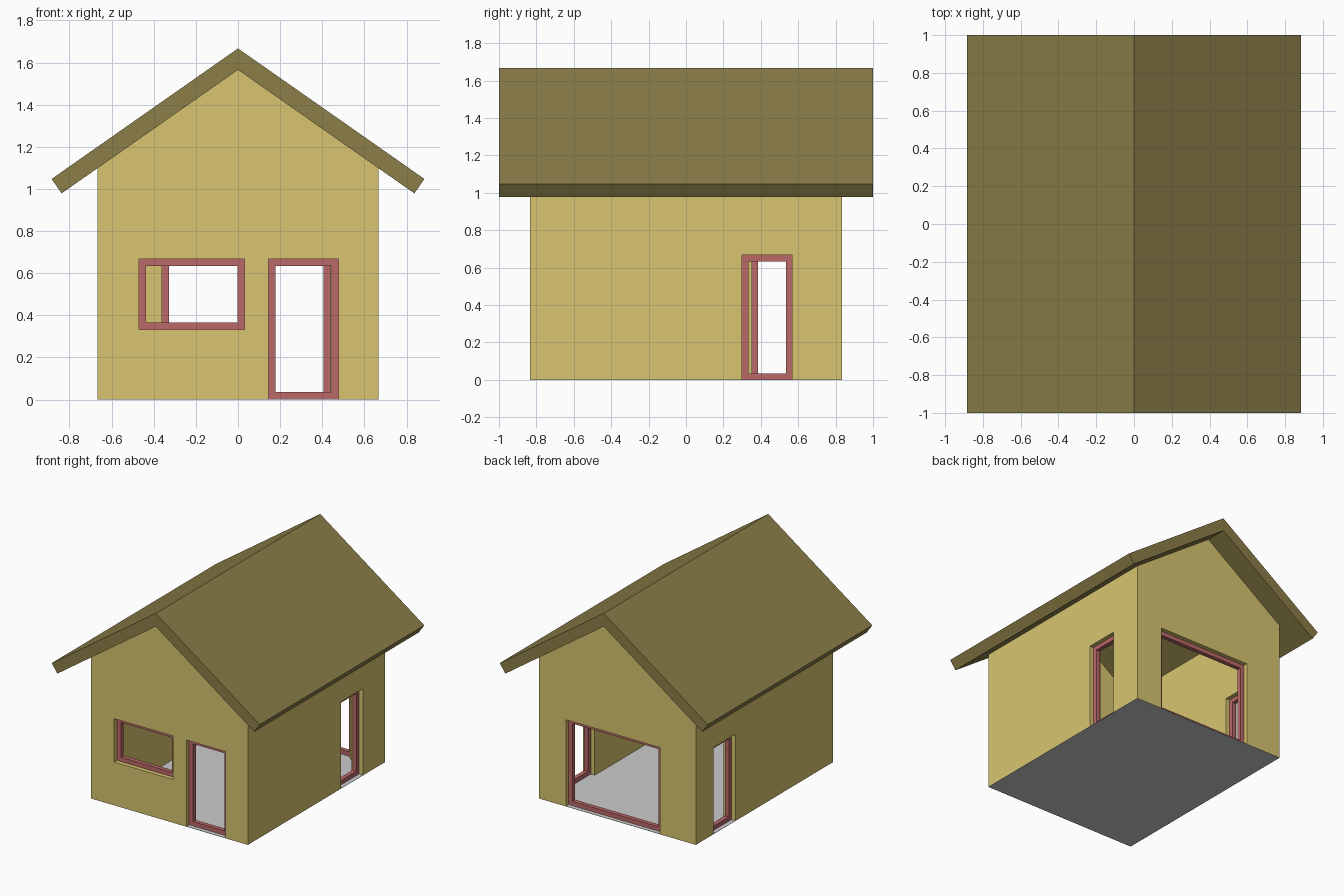
import bpy, bmesh
from math import radians, sin, cos, tan

if "Cube" in bpy.data.objects:
    bpy.data.objects.remove(bpy.data.objects["Cube"])

W, D, T = 0.667, 0.833, 0.10          # half width, half depth, wall thickness
F = 0.0333                            # frame bar size
PITCH, RT, RIDGE = radians(35), 0.0833, 1.667
APEX = RIDGE - RT / cos(PITCH)
BASE = 0.002


def material(name, rgb):
    m = bpy.data.materials.new(name)
    m.diffuse_color = (*rgb, 1)
    m.use_nodes = True
    m.node_tree.nodes["Principled BSDF"].inputs["Base Color"].default_value = m.diffuse_color
    return m


wall_mat = material("wall_yellow", (0.69, 0.56, 0.16))
roof_mat = material("roof_olive", (0.26, 0.21, 0.065))
frame_mat = material("frame_red", (0.50, 0.14, 0.14))


def finish(name, bm, mat=None):
    bmesh.ops.recalc_face_normals(bm, faces=bm.faces)
    me = bpy.data.meshes.new(name)
    bm.to_mesh(me)
    bm.free()
    ob = bpy.data.objects.new(name, me)
    bpy.context.collection.objects.link(ob)
    if mat:
        me.materials.append(mat)
    return ob


def prism(name, profile, half, mat=None):
    """Extrude an (x, z) profile along y from -half to half."""
    bm = bmesh.new()
    f = bm.faces.new([bm.verts.new((x, -half, z)) for x, z in profile])
    r = bmesh.ops.extrude_face_region(bm, geom=[f])
    verts = [v for v in r["geom"] if isinstance(v, bmesh.types.BMVert)]
    bmesh.ops.translate(bm, verts=verts, vec=(0, 2 * half, 0))
    return finish(name, bm, mat)


def box(name, lo, hi, mat=None):
    bm = bmesh.new()
    bmesh.ops.create_cube(bm, size=1)
    for v in bm.verts:
        v.co = [lo[i] if v.co[i] < 0 else hi[i] for i in range(3)]
    return finish(name, bm, mat)


def cut(ob, cutter):
    mod = ob.modifiers.new("cut", 'BOOLEAN')
    mod.operation, mod.solver, mod.object = 'DIFFERENCE', 'EXACT', cutter
    bpy.context.view_layer.objects.active = ob
    bpy.ops.object.modifier_apply(modifier=mod.name)
    bpy.data.objects.remove(cutter)


def frame(name, side, a0, a1, z0, z1):
    """Rectangular frame centred in the wall thickness; side is '+x', '-y' etc."""
    s = 1 if side[0] == '+' else -1
    c = s * ((W if side[1] == 'x' else D) - T / 2)
    bm = bmesh.new()

    def pt(a, n, z):
        return bm.verts.new((n, a, z) if side[1] == 'x' else (a, n, z))

    loops = []
    for d, n in ((0, c - F / 2), (F, c - F / 2), (F, c + F / 2), (0, c + F / 2)):
        loops.append([pt(a0 + d, n, z0 + d), pt(a1 - d, n, z0 + d),
                      pt(a1 - d, n, z1 - d), pt(a0 + d, n, z1 - d)])
    for k in range(4):
        p, q = loops[k], loops[(k + 1) % 4]
        for i in range(4):
            j = (i + 1) % 4
            bm.faces.new((p[i], p[j], q[j], q[i]))
    return finish(name, bm, frame_mat)


# Gabled wall shell, hollow and open under the roof
eave = APEX - W * tan(PITCH)
walls = prism("walls", [(-W, BASE), (W, BASE), (W, eave), (0, APEX), (-W, eave)], D, wall_mat)
cut(walls, box("room_cutter", (T - W, T - D, -0.1), (W - T, D - T, 2)))

# Openings with their frames: name, wall, start, end, bottom, top
openings = [
    ("front_window_frame", '-y', -0.47, 0.03, 0.333, 0.667),
    ("front_door_frame", '-y', 0.145, 0.478, BASE, 0.667),
    ("back_door_frame", '+y', -0.36, 0.44, BASE, 0.667),
    ("right_door_frame", '+x', 0.30, 0.567, BASE, 0.667),
    ("left_door_frame", '-x', 0.352, 0.619, BASE, 0.667),
]
for name, side, a0, a1, z0, z1 in openings:
    s = 1 if side[0] == '+' else -1
    zc = z0 if z0 > 0.1 else -0.1
    n = sorted((s * 0.5, s * 1.0))
    if side[1] == 'x':
        cutter = box("opening_cutter", (n[0], a0, zc), (n[1], a1, z1))
    else:
        cutter = box("opening_cutter", (a0, n[0], zc), (a1, n[1], z1))
    cut(walls, cutter)
    frame(name, side, a0, a1, z0, z1)

# Thin floor
box("floor", (-W, -D, 0), (W, D, BASE))

# Pitched roof with square-cut eaves
ex = 0.885
ez = RIDGE - ex * tan(PITCH)
ix, iz = ex - RT * sin(PITCH), ez - RT * cos(PITCH)
prism("roof", [(0, RIDGE), (ex, ez), (ix, iz), (0, APEX), (-ix, iz), (-ex, ez)], 1.0, roof_mat)
